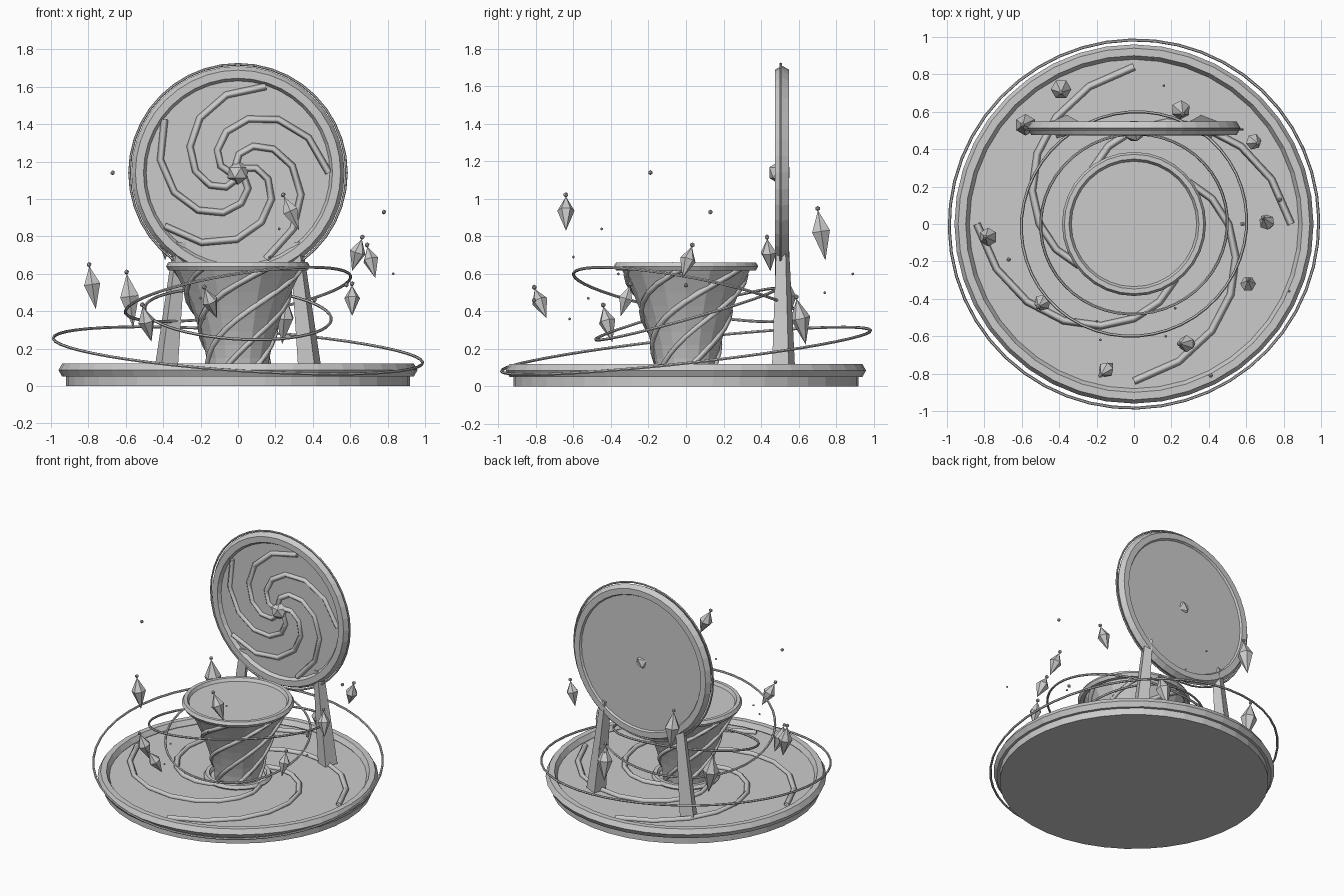
import bpy
import bmesh
from math import cos, sin, pi, radians
from mathutils import Vector, Matrix

cube = bpy.data.objects.get("Cube")
if cube:
    bpy.data.objects.remove(cube, do_unlink=True)

# One stone grey for everything
STONE = bpy.data.materials.new("stone_grey")
STONE.use_nodes = True
grey = (0.6, 0.6, 0.6, 1)
STONE.diffuse_color = grey
STONE.node_tree.nodes["Principled BSDF"].inputs["Base Color"].default_value = grey

UP = Vector((0, 0, 1))
FRONT = Vector((0, -1, 0))


def finish(obj, name):
    obj.name = name
    obj.data.materials.clear()
    obj.data.materials.append(STONE)
    return obj


def place(obj, location, axis):
    """Move an object and point its local z along an axis."""
    turn = Vector(axis).to_track_quat('Z', 'Y').to_matrix().to_4x4()
    obj.matrix_world = Matrix.Translation(location) @ turn
    return obj


def lathe(name, profile, sides, location=(0, 0, 0), axis=UP, start=0.0):
    """Revolve (radius, height) points around an axis."""
    bm = bmesh.new()
    rings = []
    for r, z in profile:
        angles = [start + 2 * pi * i / sides for i in range(sides)]
        rings.append([bm.verts.new((r * cos(a), r * sin(a), z)) for a in angles])
    for low, high in zip(rings, rings[1:]):
        for i in range(sides):
            j = (i + 1) % sides
            bm.faces.new((low[i], low[j], high[j], high[i]))
    bmesh.ops.remove_doubles(bm, verts=bm.verts, dist=1e-5)
    bmesh.ops.recalc_face_normals(bm, faces=bm.faces)
    mesh = bpy.data.meshes.new(name)
    bm.to_mesh(mesh)
    bm.free()
    obj = bpy.data.objects.new(name, mesh)
    bpy.context.collection.objects.link(obj)
    return place(finish(obj, name), location, axis)


def ring(name, major, minor, location, axis=UP, sides=40, section=6):
    bpy.ops.mesh.primitive_torus_add(major_radius=major, minor_radius=minor,
                                     major_segments=sides, minor_segments=section)
    return place(finish(bpy.context.object, name), location, axis)


def bar(name, points, thickness):
    """Four-sided bar along a chain of points."""
    curve = bpy.data.curves.new(name, 'CURVE')
    curve.dimensions = '3D'
    curve.bevel_depth = thickness
    curve.bevel_resolution = 0
    curve.use_fill_caps = True
    spline = curve.splines.new('POLY')
    spline.points.add(len(points) - 1)
    for p, co in zip(spline.points, points):
        p.co = (*co, 1)
    obj = bpy.data.objects.new(name, curve)
    bpy.context.collection.objects.link(obj)
    bpy.ops.object.select_all(action='DESELECT')
    bpy.context.view_layer.objects.active = obj
    obj.select_set(True)
    bpy.ops.object.convert(target='MESH')
    return finish(bpy.context.object, name)


def ball(name, location, radius):
    bpy.ops.mesh.primitive_ico_sphere_add(subdivisions=1, radius=radius, location=location)
    return finish(bpy.context.object, name)


def spiral_arms(name, count, outer, inner, steps, sweep, to_world, thickness):
    for k in range(count):
        points = []
        for i in range(steps + 1):
            t = i / steps
            a = 2 * pi * k / count + sweep * t
            r = outer + (inner - outer) * t
            points.append(to_world(r * cos(a), r * sin(a)))
        bar(f"{name}_{k + 1}", points, thickness)


# Round base with raised rim and floor spirals
FLOOR = 0.08
lathe("base_plate", [(0, 0), (0.92, 0), (0.92, FLOOR), (0, FLOOR)], 40)
ring("base_rim", 0.92, 0.04, (0, 0, 0.085))
spiral_arms("floor_spiral", 4, 0.84, 0.17, 10, pi,
            lambda u, v: (u, v, FLOOR + 0.008), 0.02)

# Flared pedestal with winding ribs
TOP = 0.64


def pedestal_radius(t):
    return 0.16 + 0.19 * t ** 1.5


def pedestal_height(t):
    return FLOOR + (TOP - FLOOR) * t


levels = [i / 8 for i in range(9)]
profile = [(pedestal_radius(t), pedestal_height(t)) for t in levels]
lathe("pedestal", [(0, FLOOR)] + profile + [(0, TOP)], 16)
ring("pedestal_foot_ring", 0.21, 0.025, (0, 0, FLOOR + 0.01), sides=24)
ring("pedestal_rim", 0.36, 0.025, (0, 0, TOP), sides=32)
for k in range(6):
    path = []
    for i in range(13):
        t = i / 12
        a = 2 * pi * k / 6 + pi * t
        r = pedestal_radius(t)
        path.append((r * cos(a), r * sin(a), pedestal_height(t)))
    bar(f"pedestal_rib_{k + 1}", path, 0.017)

# Upright disc behind the pedestal
HUB = Vector((0, 0.505, 1.14))
lathe("disc_plate", [(0, -0.03), (0.53, -0.03), (0.53, 0.005), (0, 0.005)], 40, HUB, FRONT)
ring("disc_rim", 0.527, 0.043, HUB + Vector((0, 0.007, 0)), FRONT)
ring("disc_halo", 0.58, 0.007, HUB, FRONT)
spiral_arms("disc_spiral", 5, 0.485, 0.035, 7, radians(185),
            lambda u, v: HUB + Vector((u, -0.012, v)), 0.019)
ball("disc_hub", HUB - Vector((0, 0.007, 0)), 0.063)

# Two tapered legs carrying the disc
for side, label in ((-1, "right"), (1, "left")):
    foot = Vector((side * 0.385, 0.52, FLOOR))
    head = Vector((side * 0.31, 0.515, 0.77))
    span = head - foot
    lathe(f"{label}_leg", [(0, 0), (0.068, 0), (0.036, span.length), (0, span.length)],
          4, foot, span, start=radians(20) * side)

# Tilted orbit rings: radius, height, slope along x, slope along y
orbits = [(0.99, 0.19, -0.067, 0.11), (0.61, 0.49, 0.16, -0.185), (0.5, 0.385, -0.06, 0.28)]
for n, (radius, height, sx, sy) in enumerate(orbits):
    ring(f"orbit_ring_{n + 1}", radius, 0.008, (0, 0, height), (-sx, -sy, 1), sides=48)

# Floating crystals: x, y, bead height, length, lean along x and y
crystals = [
    (-0.78, -0.07, 0.65, 0.23, -0.15, 0),
    (-0.58, 0.53, 0.61, 0.29, -0.12, 0),
    (-0.49, -0.42, 0.44, 0.2, -0.25, -0.25),
    (-0.15, -0.78, 0.54, 0.18, -0.4, -0.4),
    (0.28, -0.64, 1.03, 0.2, -0.45, 0),
    (0.25, 0.61, 0.48, 0.25, 0.1, -0.2),
    (0.61, -0.32, 0.55, 0.17, 0, 0.3),
    (0.64, 0.44, 0.8, 0.18, 0.3, -0.1),
    (0.71, 0.01, 0.76, 0.18, -0.25, 0.3),
    (-0.39, 0.72, 0.95, 0.27, 0, -0.15),
]
for n, (x, y, z, length, lx, ly) in enumerate(crystals):
    lean = Vector((lx, ly, 1)).normalized()
    upper = length * 0.42
    waist = Vector((x, y, z - upper - 0.01))
    lathe(f"crystal_{n + 1}", [(0, upper - length), (0.02 + 0.13 * length, 0), (0, upper)],
          6, waist, lean)
    ball(f"crystal_bead_{n + 1}", waist + lean * (upper + 0.01), 0.014)

# Drifting sparks: large then small
large = [(-0.67, -0.19, 1.14), (0.78, 0.13, 0.93), (0.41, -0.81, 0.46), (0.58, 0, 0.54)]
small = [(0.22, -0.45, 0.84), (0.83, -0.36, 0.6), (0.1, 0.89, 0.6), (-0.2, -0.52, 0.47),
         (-0.18, -0.62, 0.36), (0.17, -0.6, 0.69), (0.16, 0.74, 0.5)]
for label, group, radius in (("large", large, 0.013), ("small", small, 0.008)):
    for n, spot in enumerate(group):
        ball(f"{label}_spark_{n + 1}", spot, radius)
